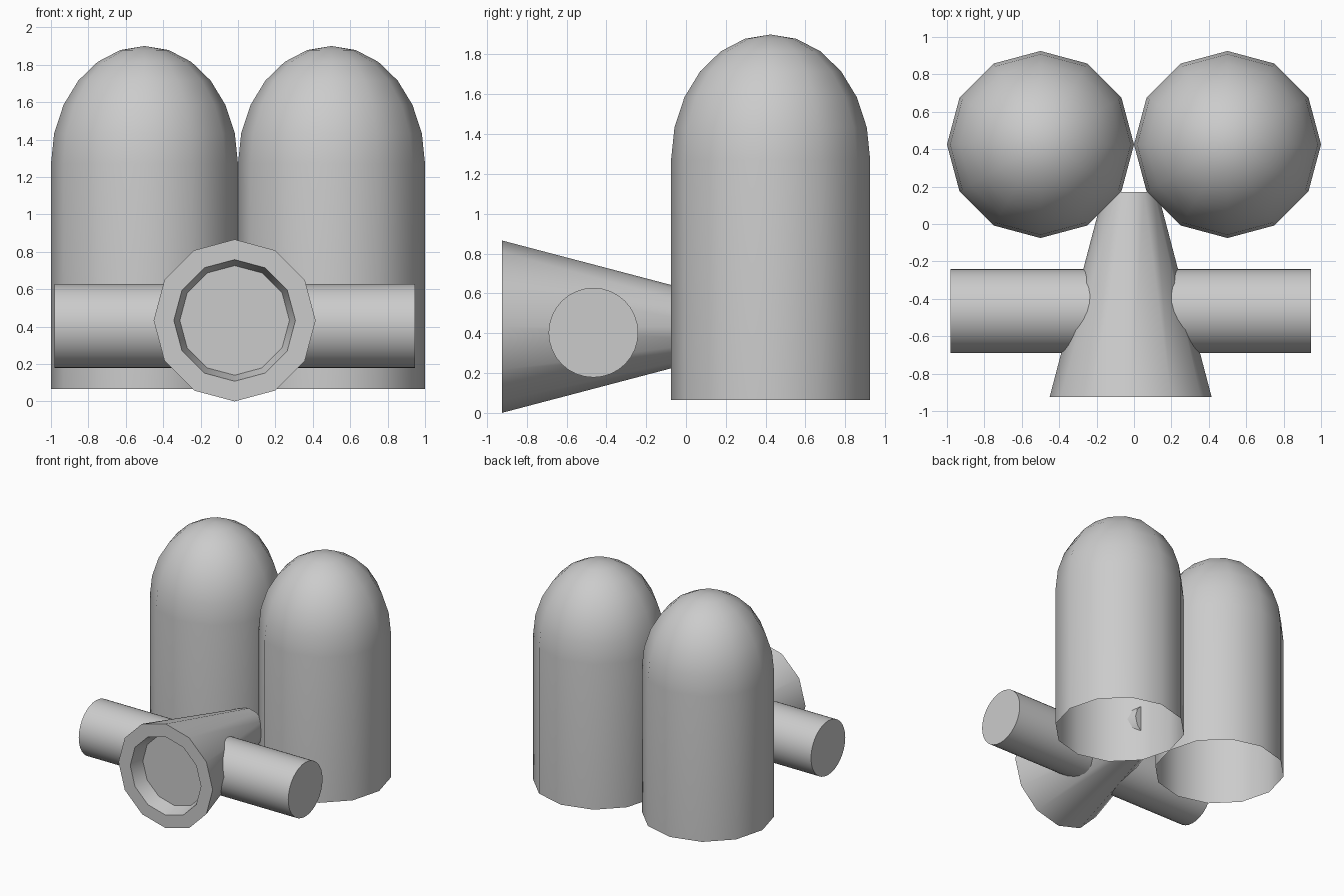
import bpy, bmesh
from math import sin, cos, pi, radians
from mathutils import Matrix

if "Cube" in bpy.data.objects:
    bpy.data.objects.remove(bpy.data.objects["Cube"])


def lathe(name, profile, sides, location, rotation=None):
    """Revolve (radius, height) points round local z; radius 0 makes a pole."""
    bm = bmesh.new()
    rings = []
    for r, h in profile:
        if r == 0:
            rings.append([bm.verts.new((0, 0, h))] * sides)
        else:
            rings.append([bm.verts.new((r * cos(2 * pi * i / sides),
                                        r * sin(2 * pi * i / sides), h))
                          for i in range(sides)])
    for a, b in zip(rings, rings[1:]):
        for i in range(sides):
            j = (i + 1) % sides
            quad = [a[i], a[j], b[j], b[i]]
            bm.faces.new(list(dict.fromkeys(quad)))
    bmesh.ops.recalc_face_normals(bm, faces=bm.faces)
    if rotation:
        bm.transform(rotation)
    mesh = bpy.data.meshes.new(name)
    bm.to_mesh(mesh)
    bm.free()
    obj = bpy.data.objects.new(name, mesh)
    obj.location = location
    bpy.context.collection.objects.link(obj)
    bpy.ops.object.select_all(action='DESELECT')
    obj.select_set(True)
    bpy.context.view_layer.objects.active = obj
    bpy.ops.object.shade_smooth_by_angle(angle=radians(35))
    return obj


# Two domed tanks, open at the bottom
dome = [(0.5 * cos(radians(a)), 1.27 + 0.63 * sin(radians(a)))
        for a in range(0, 90, 15)]
tank_profile = [(0.5, 0.065)] + dome + [(0, 1.9)]
for side, x in (("left", -0.5), ("right", 0.5)):
    lathe("tank_" + side, tank_profile, 12, (x, 0.425, 0))

# Tapered nozzle with a recessed mouth facing the front
nozzle_profile = [(0, 0.12), (0.293, 0.12), (0.325, 0), (0.433, 0),
                  (0.145, 1.095), (0, 1.095)]
lathe("nozzle", nozzle_profile, 12, (-0.018, -0.925, 0.433),
      Matrix.Rotation(-pi / 2, 4, 'X'))

# Crossbar handle through the nozzle
bar_profile = [(0, -0.963), (0.225, -0.963), (0.225, 0.963), (0, 0.963)]
lathe("crossbar", bar_profile, 32, (-0.018, -0.465, 0.403),
      Matrix.Rotation(pi / 2, 4, 'Y'))
